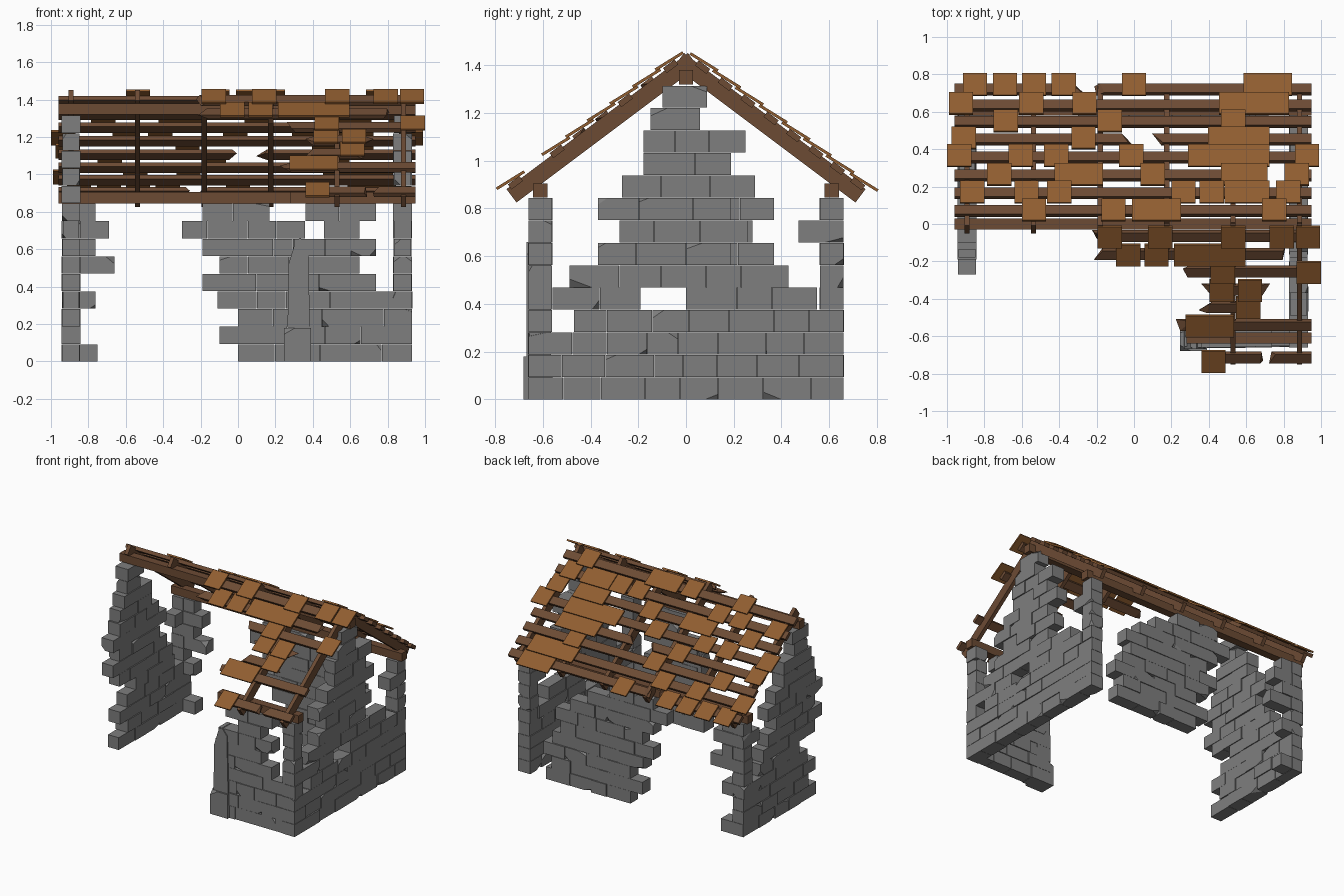
import bpy, bmesh, math, random
from mathutils import Vector

if "Cube" in bpy.data.objects:
    bpy.data.objects.remove(bpy.data.objects["Cube"])

random.seed(4)
ROW = 0.094                      # stone course height
PITCH = math.atan(0.75)
C, S = math.cos(PITCH), math.sin(PITCH)
RIDGE_Z = 1.445


def material(name, col):
    m = bpy.data.materials.new(name)
    m.diffuse_color = (*col, 1)
    m.use_nodes = True
    m.node_tree.nodes["Principled BSDF"].inputs["Base Color"].default_value = m.diffuse_color
    return m


STONE = material("grey stone", (0.21, 0.21, 0.21))
WOOD = material("brown timber", (0.15, 0.07, 0.034))
TILE = material("orange clay tile", (0.28, 0.11, 0.03))


def hull(bm, pts):
    verts = [bm.verts.new(p) for p in pts]
    bmesh.ops.convex_hull(bm, input=verts)


def finish(bm, name, mat):
    bmesh.ops.dissolve_limit(bm, angle_limit=0.01, verts=bm.verts[:], edges=bm.edges[:])
    bmesh.ops.recalc_face_normals(bm, faces=bm.faces[:])
    me = bpy.data.meshes.new(name)
    bm.to_mesh(me)
    bm.free()
    me.materials.append(mat)
    ob = bpy.data.objects.new(name, me)
    bpy.context.collection.objects.link(ob)


def block(bm, lo, hi, chip=0.0):
    """Box whose corners are knocked off with the given chance."""
    pts = []
    for i in range(8):
        k = [(i >> a) & 1 for a in range(3)]
        p = Vector([(lo, hi)[k[a]][a] for a in range(3)])
        if random.random() < chip:
            for a in range(3):
                q = p.copy()
                size = (hi[a] - lo[a]) * random.uniform(0.15, 0.45)
                q[a] += -size if k[a] else size
                pts.append(q)
        else:
            pts.append(p)
    hull(bm, pts)


def wall(name, axis, centre, rows):
    """Stone courses: each row is a list of (start, end) stretches along the axis."""
    bm = bmesh.new()
    for r, spans in enumerate(rows):
        for a, b in spans:
            n = max(1, round((b - a) / 0.17))
            cuts = [a + (b - a) * i / n for i in range(n + 1)]
            for i in range(1, n):
                cuts[i] += random.uniform(-0.035, 0.035)
            for s, e in zip(cuts, cuts[1:]):
                d = 0.046 + random.uniform(-0.004, 0.006)
                lo, hi = [s + .001, centre - d, r * ROW], [e - .001, centre + d, r * ROW + ROW - .002]
                if axis == 'y':
                    lo[0], lo[1], hi[0], hi[1] = lo[1], lo[0], hi[1], hi[0]
                block(bm, lo, hi, 0.07)
    finish(bm, name, STONE)


# Gable and side walls, ragged course by course
P, Q = (-0.66, -0.56), (0.56, 0.66)      # corner piers
wall("right_gable_wall", 'y', 0.88, [
    [(-0.66, 0.66)], [(-0.66, 0.66)], [(-0.66, 0.66)], [P, (-0.47, 0.66)],
    [P, (-0.56, -0.19), (0.0, 0.55), Q], [P, (-0.49, 0.43), Q], [P, (-0.37, 0.19), Q],
    [P, (-0.28, 0.26), (0.47, 0.66)], [P, (-0.37, 0.19), Q], [(-0.27, 0.29)],
    [(-0.18, 0.19)], [(-0.18, 0.25)], [(-0.15, 0.06)], [(-0.10, 0.09)]])
wall("left_gable_wall", 'y', -0.893, [
    [(-0.20, 0.66)], [(-0.10, 0.66)], [(-0.19, 0.66)], [(-0.10, 0.66)],
    [(0.0, 0.46), Q], [(-0.19, 0.43), Q], [(-0.27, 0.37), Q],
    [(-0.19, 0.28), (0.47, 0.66)], [(-0.27, 0.37), Q], [(-0.19, 0.28)],
    [(-0.18, 0.19)], [(-0.14, 0.19)], [(-0.10, 0.06)], [(-0.10, 0.09)]])
wall("front_wall", 'x', -0.61, [
    [(0.25, 0.93)], [(0.27, 0.84)], [(0.27, 0.93)], [(0.27, 0.84)], [(0.3, 0.74)],
    [(0.27, 0.65)], [(0.3, 0.74)], [(0.46, 0.65)], [(0.36, 0.74)]])
wall("back_wall", 'x', 0.61, [
    [(0.0, 0.70)], [(-0.10, 0.65)], [(0.0, 0.72)], [(-0.11, 0.65)], [(-0.19, 0.58)],
    [(-0.10, 0.62)], [(-0.19, 0.5)], [(-0.30, 0.36)], [(-0.19, 0.17)]])
ends = [-0.75, 0, 0, -0.76, 0, -0.66, -0.76, -0.69, -0.76]
wall("back_left_corner", 'x', 0.61, [[(-0.85, e)] if e else [] for e in ends])

# Broken buttress at the end of the front wall
bm = bmesh.new()
block(bm, (0.245, -0.68, 0), (0.39, -0.56, 0.18), 0.1)
hull(bm, [(x, y, z) for y in (-0.668, -0.565)
          for x, z in ((0.265, 0.18), (0.385, 0.18), (0.375, 0.61), (0.335, 0.66), (0.31, 0.65), (0.27, 0.52))])
finish(bm, "buttress", STONE)

# Ridge beam and wall plates
for name, x0, x1, y, z in (("ridge_beam", -0.96, 0.95, 0, 1.32),
                           ("back_wall_plate", -0.96, 0.95, 0.61, 0.845),
                           ("front_wall_plate", 0.28, 0.95, -0.61, 0.845)):
    bm = bmesh.new()
    block(bm, (x0, y - 0.03, z), (x1, y + 0.03, z + 0.06))
    finish(bm, name, WOOD)


def on_slope(side, x, v, n):
    """Point on a roof slope: v runs down from the ridge, n is height off it."""
    return Vector((x, side * (v * C + n * S), RIDGE_Z - v * S + n * C))


def plank(bm, side, x0, x1, v0, v1, n0, n1, lift=0.0, jag=(0, 0)):
    pts = []
    for v in (v0, v1):
        for n in (n0, n1):
            for x, j in ((x0, jag[0]), (x1, -jag[1])):
                pts.append(on_slope(side, x + j * random.random(), v, n + (lift if v == v1 else 0)))
    hull(bm, pts)


# Rafters
bm = bmesh.new()
for x in (-0.893, -0.538, -0.18, 0.175, 0.53, 0.885):
    plank(bm, 1, x - 0.014, x + 0.014, -0.01, 0.94, -0.07, 0)
for x, v in ((0.175, 0.2), (0.53, 0.94), (0.885, 0.94)):
    plank(bm, -1, x - 0.014, x + 0.014, -0.01, v, -0.07, 0)
finish(bm, "rafters", WOOD)

# Battens: (distance from ridge in plan, broken stretches); splintered where not at the verge
L, R = -0.96, 0.95
battens = {
    1: [(0.07, [(L, R)]), (0.165, [(L, R)]), (0.26, [(L, 0.69), (0.8, R)]), (0.357, [(L, R)]),
        (0.452, [(L, 0.0), (0.08, R)]), (0.545, [(L, R)]), (0.635, [(L, R)]),
        (0.72, [(L, -0.25), (-0.24, R)])],
    -1: [(0.065, [(-0.23, R)]), (0.16, [(-0.23, 0.83)]), (0.255, [(0.24, R)]), (0.35, [(0.34, 0.73)]),
         (0.445, [(0.34, 0.69)]), (0.54, [(0.22, R)]), (0.715, [(0.36, 0.72), (0.7, R)])]}
bm = bmesh.new()
for side, rows in battens.items():
    for y, spans in rows:
        for a, b in spans:
            jag = (0 if a == L else 0.09, 0 if b == R else 0.09)
            plank(bm, side, a, b, y / C - 0.03, y / C + 0.03, -0.014, 0.012, jag=jag)
finish(bm, "battens", WOOD)

# Remaining roof tiles: plan distance from ridge, then tile centres along x
tiles = {
    1: {0.735: (-0.85, -0.69, -0.535, -0.375, 0.0, 0.65, 0.78),
        0.635: (-0.925, -0.55, -0.265, 0.52, 0.65, 0.765),
        0.54: (-0.685, -0.13, 0.53),
        0.45: (-0.91, -0.27, 0.46, 0.58, 0.66),
        0.355: (-0.935, -0.605, -0.415, -0.015, 0.355, 0.47, 0.59, 0.66, 0.925),
        0.255: (-0.72, -0.36, -0.23, 0.1, 0.53, 0.65, 0.87),
        0.16: (-0.865, -0.575, -0.4, 0.265, 0.415, 0.55, 0.66, 0.825),
        0.065: (-0.535, -0.11, 0.055, 0.185, 0.75)},
    -1: {0.06: (-0.13, 0.14, 0.53, 0.79, 0.93),
         0.155: (-0.03, 0.12, 0.28, 0.4, 0.53),
         0.25: (0.475, 0.935),
         0.345: (0.47, 0.62),
         0.435: (0.61,),
         0.535: (0.34, 0.47),
         0.725: (0.425,)}}
bm = bmesh.new()
for side, rows in tiles.items():
    for y, xs in rows.items():
        for x in xs:
            plank(bm, side, x - 0.065, x + 0.065, y / C - 0.07, y / C + 0.066, 0.008, 0.02, lift=0.012)
finish(bm, "roof_tiles", TILE)
